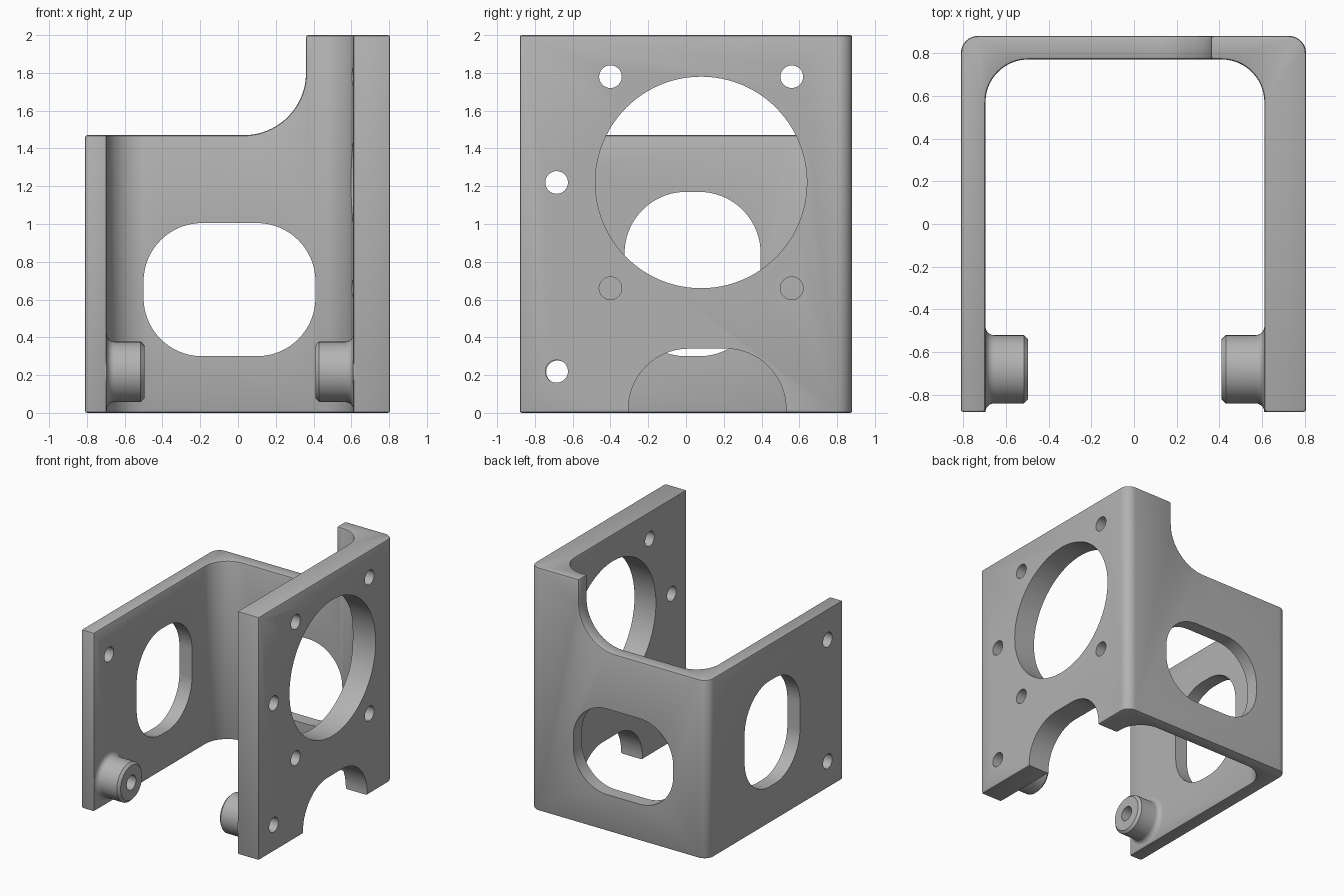
import bpy, bmesh, math
from mathutils import Matrix, Vector

cube = bpy.data.objects.get("Cube")
if cube:
    bpy.data.objects.remove(cube, do_unlink=True)

metal = bpy.data.materials.new("plain_grey")
metal.use_nodes = True
GREY = (0.45, 0.45, 0.45, 1)
metal.diffuse_color = GREY
metal.node_tree.nodes["Principled BSDF"].inputs["Base Color"].default_value = GREY

# Maps a 2D outline point plus depth to 3D, by extrusion axis
AXES = {"x": lambda u, v, d: (d, u, v),
        "y": lambda u, v, d: (u, d, v),
        "z": lambda u, v, d: (u, v, d)}


def arc(cx, cy, r, start, end, n=24):
    return [(cx + r * math.cos(math.radians(start + (end - start) * i / n)),
             cy + r * math.sin(math.radians(start + (end - start) * i / n)))
            for i in range(n + 1)]


def rounded(u0, u1, v0, v1, r):
    return (arc(u1 - r, v1 - r, r, 0, 90) + arc(u0 + r, v1 - r, r, 90, 180)
            + arc(u0 + r, v0 + r, r, 180, 270) + arc(u1 - r, v0 + r, r, 270, 360))


def circle(u, v, r, n=64):
    return arc(u, v, r, 0, 360, n)[:-1]


def make_object(name, bm):
    bmesh.ops.recalc_face_normals(bm, faces=bm.faces)
    mesh = bpy.data.meshes.new(name)
    bm.to_mesh(mesh)
    bm.free()
    mesh.materials.append(metal)
    obj = bpy.data.objects.new(name, mesh)
    bpy.context.collection.objects.link(obj)
    return obj


def prism(name, outline, axis, d0, d1):
    bm = bmesh.new()
    place = AXES[axis]
    face = bm.faces.new([bm.verts.new(place(u, v, d0)) for u, v in outline])
    ext = bmesh.ops.extrude_face_region(bm, geom=[face])
    shift = Vector(place(0, 0, d1 - d0))
    bmesh.ops.translate(bm, vec=shift,
                        verts=[g for g in ext["geom"] if isinstance(g, bmesh.types.BMVert)])
    return make_object(name, bm)


def activate(obj):
    bpy.ops.object.select_all(action="DESELECT")
    obj.select_set(True)
    bpy.context.view_layer.objects.active = obj


def cut(obj, *cutter_args):
    cutter = prism("cutter", *cutter_args)
    cutter.hide_render = True
    mod = obj.modifiers.new("cut", "BOOLEAN")
    mod.operation = "DIFFERENCE"
    mod.solver = "EXACT"
    mod.object = cutter
    activate(obj)
    bpy.ops.object.modifier_apply(modifier=mod.name)
    bpy.data.objects.remove(cutter, do_unlink=True)


# U-shaped bracket body: thin wall, back wall, thick wall
XL, XR, IL, IR = -0.81, 0.805, -0.695, 0.61
F, B, IB = -0.88, 0.88, 0.77
outline = ([(XR, F)] + arc(XR - 0.08, B - 0.08, 0.08, 0, 90, 12)
           + arc(XL + 0.08, B - 0.08, 0.08, 90, 180, 12)
           + [(XL, F), (IL, F)] + arc(IL + 0.2, IB - 0.2, 0.2, 180, 90)
           + arc(IR - 0.2, IB - 0.2, 0.2, 90, 0) + [(IR, F)])
body = prism("bracket_body", outline, "z", 0, 2)

# Lowered top with a concave sweep up to the tall wall
step = [(-1, 2.2), (-1, 1.47)] + arc(0.03, 1.8, 0.33, -90, 0) + [(0.36, 2.2)]
cut(body, step, "y", -1, 1)

# Small broken edges
bevel = body.modifiers.new("edges", "BEVEL")
bevel.width = 0.012
bevel.segments = 2
bevel.limit_method = "ANGLE"
bevel.angle_limit = math.radians(40)
activate(body)
bpy.ops.object.modifier_apply(modifier=bevel.name)

# Windows in the back and thin walls
cut(body, rounded(-0.5, 0.41, 0.3, 1.005, 0.31), "y", 0.5, 1)
cut(body, rounded(-0.325, 0.395, 0.3, 1.17, 0.325), "x", -1, -0.5)

# Large bore and floor notch in the thick wall
cut(body, circle(0.08, 1.22, 0.56, 96), "x", 0.5, 1)
cut(body, rounded(-0.305, 0.53, -0.5, 0.34, 0.32), "x", 0.4, 1)

# Screw holes: four around the bore, two through both walls
for y in (-0.4, 0.56):
    for z in (0.66, 1.78):
        cut(body, circle(y, z, 0.06, 32), "x", 0.5, 1)
for z in (0.22, 1.22):
    cut(body, circle(-0.685, z, 0.06, 32), "x", -1, 1)


# Hollow bosses facing each other: spun profile of (radius, distance from wall)
def boss(name, wall_x, direction):
    flare = [(0.2 - 0.04 * math.sin(t * math.pi / 12),
              0.04 - 0.04 * math.cos(t * math.pi / 12)) for t in range(7)]
    profile = ([(0.06, -0.01), (0.2, -0.01)] + flare
               + [(0.16, 0.18), (0.14, 0.2), (0.06, 0.2), (0.06, -0.01)])
    bm = bmesh.new()
    verts = [bm.verts.new((d * direction, r, 0)) for r, d in profile]
    edges = [bm.edges.new(pair) for pair in zip(verts, verts[1:])]
    bmesh.ops.spin(bm, geom=verts + edges, cent=(0, 0, 0), axis=(1, 0, 0),
                   angle=math.tau, steps=48)
    bmesh.ops.remove_doubles(bm, verts=bm.verts, dist=0.0005)
    bmesh.ops.transform(bm, verts=bm.verts,
                        matrix=Matrix.Translation((wall_x, -0.68, 0.217)))
    return make_object(name, bm)


parts = [body, boss("right_boss", IL, 1), boss("left_boss", IR, -1)]
for part in parts:
    activate(part)
    bpy.ops.object.shade_smooth_by_angle(angle=math.radians(30))
